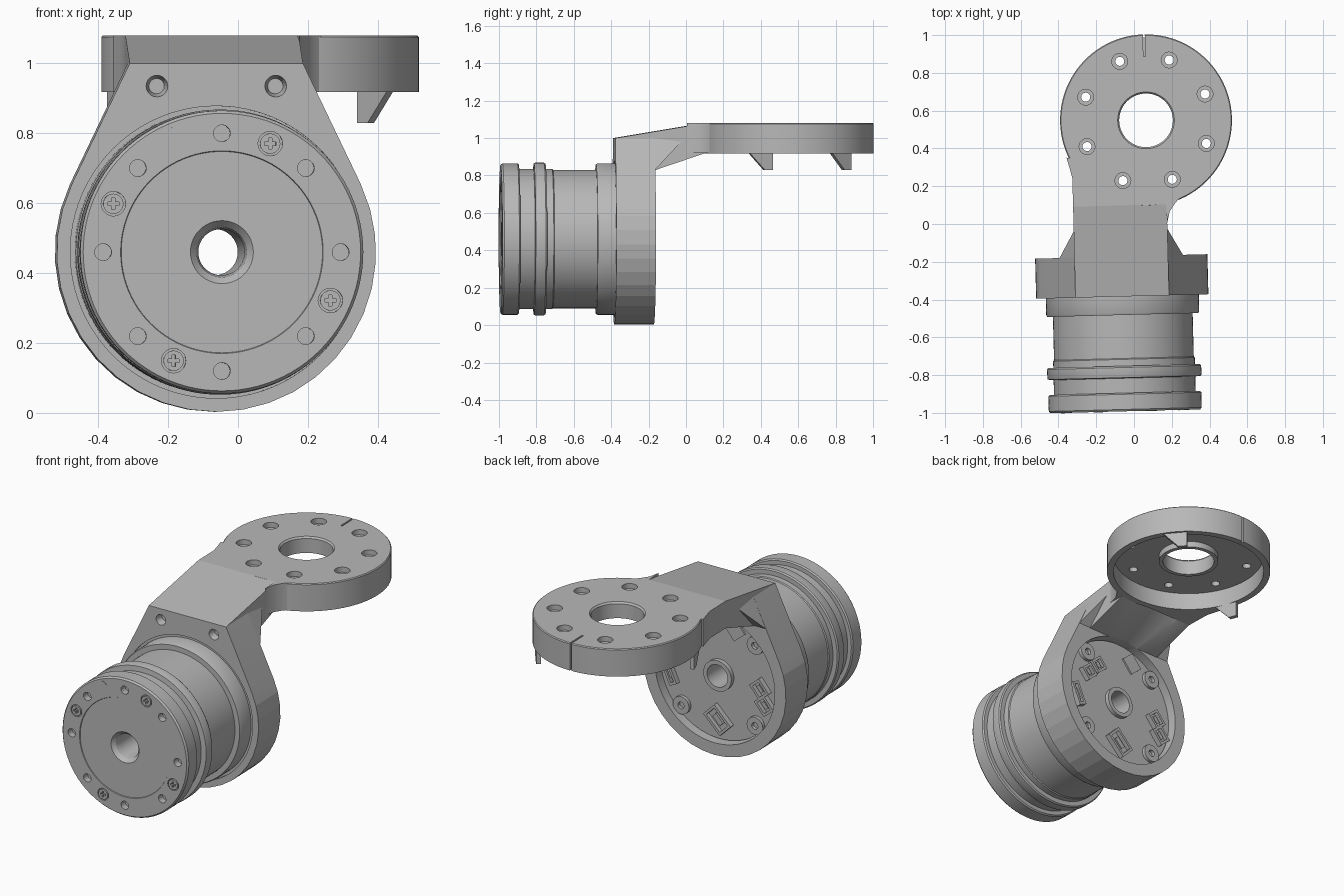
import bpy, bmesh
from math import sin, cos, pi, radians
from mathutils import Matrix, Vector

if "Cube" in bpy.data.objects:
    bpy.data.objects.remove(bpy.data.objects["Cube"])

metal = bpy.data.materials.new("plain grey")
metal.use_nodes = True
metal.diffuse_color = (0.48, 0.48, 0.48, 1)
metal.node_tree.nodes["Principled BSDF"].inputs["Base Color"].default_value = (0.48, 0.48, 0.48, 1)

TILT = Matrix.Rotation(radians(1.5), 4, 'Z')   # whole assembly is turned slightly
AX, AZ = -0.072, 0.46                          # motor axis
FX, FY = 0.078, 0.547                          # flange centre
HALF = 0.248                                   # half width of the neck


def finish(name, bm):
    bmesh.ops.remove_doubles(bm, verts=bm.verts, dist=1e-5)
    bmesh.ops.recalc_face_normals(bm, faces=bm.faces)
    mesh = bpy.data.meshes.new(name)
    bm.to_mesh(mesh)
    bm.free()
    mesh.materials.append(metal)
    ob = bpy.data.objects.new(name, mesh)
    bpy.context.collection.objects.link(ob)
    ob.matrix_world = TILT
    return ob


def lathe(name, profile, centre, axis, steps=32):
    """Spin (radius, height) points about a y or z axis; centre is (x, z) or (x, y)."""
    bm = bmesh.new()
    if axis == 'Y':
        cent, d = Vector((centre[0], 0, centre[1])), Vector((0, 1, 0))
    else:
        cent, d = Vector((centre[0], centre[1], 0)), Vector((0, 0, 1))
    vs = [bm.verts.new(cent + Vector((r, 0, 0)) + d * h) for r, h in profile]
    es = [bm.edges.new(pair) for pair in zip(vs, vs[1:])]
    bmesh.ops.spin(bm, geom=vs + es, cent=cent, axis=d, angle=2 * pi, steps=steps, use_merge=True)
    return finish(name, bm)


def rod(name, r, a, b, centre, axis='Y', steps=20, r2=None):
    return lathe(name, [(0, a), (r, a), (r if r2 is None else r2, b), (0, b)], centre, axis, steps)


def prism(name, pts, a, b, place):
    """Extrude a flat outline from a to b; place maps (u, v, w) to a point."""
    bm = bmesh.new()
    lo, hi = ([bm.verts.new(place(u, v, w)) for u, v in pts] for w in (a, b))
    bm.faces.new(lo)
    bm.faces.new(hi)
    for i in range(len(pts)):
        j = (i + 1) % len(pts)
        bm.faces.new((lo[i], lo[j], hi[j], hi[i]))
    return finish(name, bm)


def along_x(u, v, w): return (w, u, v)
def along_z(u, v, w): return (u, v, w)
def along_motor(u, v, w): return (AX + u, w, AZ + v)


def cut(target, cutters):
    bpy.context.view_layer.objects.active = target
    for c in cutters:
        c.hide_render = True
        mod = target.modifiers.new("cut", 'BOOLEAN')
        mod.operation, mod.solver, mod.object = 'DIFFERENCE', 'EXACT', c
        bpy.ops.object.modifier_apply(modifier=mod.name)
        bpy.data.objects.remove(c)


def polar(r, deg, centre=(AX, AZ)):
    a = radians(deg)
    return centre[0] + r * cos(a), centre[1] + r * sin(a)


def rect(w, h, cx=0, cy=0, deg=0):
    a = radians(deg)
    return [(cx + u * w / 2 * cos(a) - v * h / 2 * sin(a), cy + u * w / 2 * sin(a) + v * h / 2 * cos(a))
            for u, v in ((-1, -1), (1, -1), (1, 1), (-1, 1))]


# Motor: one turned body with grooves, collars and a flared centre bore
FRONT, BACK = -0.99, -0.22
motor = lathe("motor_body", [
    (.066, -.93), (.072, -.965), (.09, FRONT + .004), (.288, FRONT + .004), (.29, FRONT),
    (.397, FRONT), (.405, FRONT + .01), (.405, -.9), (.398, -.893), (.375, -.893),
    (.375, -.815), (.405, -.812), (.408, -.805), (.408, -.758), (.402, -.75), (.375, -.75),
    (.375, -.715), (.37, -.71), (.37, -.48), (.4, -.48), (.405, -.47), (.405, -.376),
    (.38, -.376), (.38, BACK), (.09, BACK), (.09, BACK + .025), (.066, BACK + .025),
    (.066, -.93)], (AX, AZ), 'Y', 96)
screw_angles = [66, 156, 246, 336]
cut(motor, [rod("cut", .024, FRONT - .01, FRONT + .04, polar(.34, 45 * i)) for i in range(8)]
    + [rod("cut", .035, FRONT - .01, FRONT + .012, polar(.34, a)) for a in screw_angles])

# Cross-head screws and a plain plug on the front face
cross = []
for k in range(4):
    for u, v in ((.016, -.005), (.016, .005), (.005, .005)):
        q = radians(90 * k)
        cross.append((u * cos(q) - v * sin(q), u * sin(q) + v * cos(q)))
for i, a in enumerate(screw_angles):
    c = polar(.34, a)
    screw = rod(f"front_screw_{i + 1}", .029, FRONT - .002, FRONT + .03, c)
    cut(screw, [prism("cut", [(c[0] - AX + u, c[1] - AZ + v) for u, v in cross],
                      FRONT - .02, FRONT + .012, along_motor)])
rod("front_plug", .025, FRONT - .002, FRONT + .01, polar(.36, 113))

# Mount: rounded plate with straight sides rising to the neck
outline = [polar(.457, 154.7 + 230.6 * i / 24, (0, 0)) for i in range(25)] + [(HALF, .54), (-HALF, .54)]
mount = prism("motor_mount", outline, -.382, -.17, along_motor)
cut(mount, [rod("cut", .385, -.5, 0, (AX, AZ), steps=96),
            rod("cut", .418, -.5, -.37, (AX, AZ), steps=96)]
    + [rod("cut", .035, -.40, -.34, (AX + s * .17, .935), r2=.022) for s in (-1, 1)])

# Screw pads inside the rear pocket
for i in range(4):
    lathe(f"rear_pad_{i + 1}", [(.02, -.24), (.052, -.24), (.052, -.2), (.02, -.2), (.02, -.24)],
          polar(.335, 45 + 90 * i), 'Y', 20)

# Connectors on the back of the motor: walled sockets and plain blocks
def socket(name, w, h, x, z, deg, height=.03, hollow=True):
    ob = prism(name, rect(w, h, x, z, deg), BACK - .01, BACK + height, along_motor)
    if hollow:
        cut(ob, [prism("cut", rect(w - .03, h - .03, x, z, deg), BACK + .005, BACK + .1, along_motor)])
        prism(name + "_core", rect(w * .45, h * .3, x, z, deg), BACK - .01, BACK + height * .7, along_motor)


socket("lower_connector", .15, .10, 0, -.26, 45)
socket("side_connector_a", .10, .08, -.27, -.01, 50)
socket("side_connector_b", .10, .08, -.30, -.10, 50)
socket("upper_connector_a", .08, .08, .23, .11, 50)
socket("upper_connector_b", .08, .08, .16, .18, 50)
socket("slot_connector", .14, .05, .31, -.06, 65)
socket("chip", .10, .09, -.10, .29, 50, .01, False)

# Neck: sloped arm with an arched underside
neck = prism("neck", [(-.382, 1.0), (.1, 1.08), (.1, .92), (-.165, .83), (-.2, .83), (-.382, .9)],
             AX - HALF, AX + HALF, along_x)
cut(neck, [lathe("cut", [(0, -.5), (.42, -.5), (.42, -.37), (.385, -.37), (.385, -.165), (.5, .13), (0, .13)],
                 (AX, AZ), 'Y', 96)]
    + [rod("cut", .035, -.40, -.34, (AX + s * .17, .935), r2=.022) for s in (-1, 1)])
for side, s in (("left", 1), ("right", -1)):
    bm = bmesh.new()
    for x, y, z in ((.328, -.172, .83), (HALF, -.172, 1.0), (HALF, -.03, .98), (HALF - .01, -.172, .83)):
        bm.verts.new((AX + s * x, y, z))
    bmesh.ops.convex_hull(bm, input=bm.verts)
    finish(side + "_gusset", bm)

# Blend between neck and flange, curved on the left side
L, R = AX - HALF, AX + HALF
blend = [(L, .1), (L, .25), (L - .012, .30), (L - .028, .36)]
blend += [polar(.43, 206 + 102 * i / 16, (FX, FY)) for i in range(17)]
blend += [(.37, .205), (.31, .175), (.26, .145), (.22, .105), (.19, .06), (R, 0), (R - .004, .1)]
prism("flange_blend", blend, .92, 1.08, along_z)

# Flange: shallow cup open downwards with a central bore and bolt holes
flange = lathe("flange", [
    (.142, 1.07), (.15, 1.08), (.45, 1.08), (.455, 1.075), (.455, .918), (.418, .918),
    (.418, 1.02), (.165, 1.02), (.165, .985), (.142, .985), (.142, 1.07)], (FX, FY), 'Z', 96)
cutters = []
for i in range(8):
    c = polar(.342, 22.5 + 45 * i, (FX, FY))
    cutters += [rod("cut", .042, 1.05, 1.1, c, 'Z'), rod("cut", .024, .98, 1.1, c, 'Z')]
cutters += [prism("cut", rect(.01, .14, FX, .955), 1.065, 1.1, along_z),
            prism("cut", rect(.01, .04, FX, 1.005), .9, 1.1, along_z)]
cut(flange, cutters)

# Two wedge tabs under the flange rim
for name, deg, s in (("left_tab", 38.5, 1), ("right_tab", 199, -1)):
    a = radians(deg)

    def under_rim(t, z, r):
        return (FX + r * cos(a) - s * t * sin(a), FY + r * sin(a) + s * t * cos(a), z)
    prism(name, [(-.07, .925), (.02, .83), (.068, .83), (.068, .925)], .418, .442, under_rim)

# Smooth shading with sharp edges kept
for ob in bpy.data.objects:
    if ob.type == 'MESH' and ob.data.materials and ob.data.materials[0] == metal:
        bpy.ops.object.select_all(action='DESELECT')
        ob.select_set(True)
        bpy.context.view_layer.objects.active = ob
        bpy.ops.object.shade_smooth_by_angle(angle=radians(30 if ob != mount else 8))
